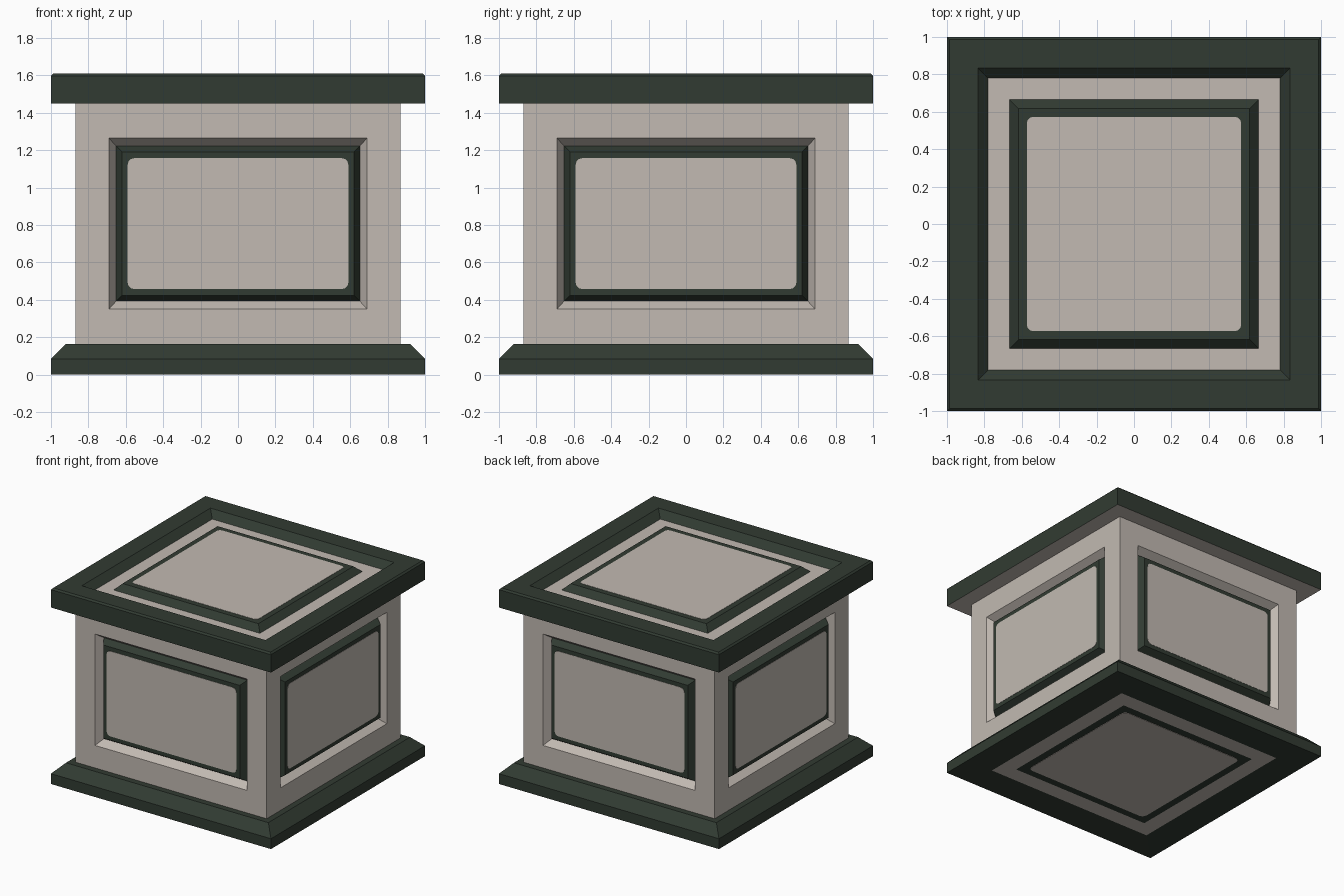
import bpy, bmesh, math
from mathutils import Matrix, Vector

if "Cube" in bpy.data.objects:
    bpy.data.objects.remove(bpy.data.objects["Cube"])


def material(name, rgb):
    m = bpy.data.materials.new(name)
    m.diffuse_color = (*rgb, 1)
    m.use_nodes = True
    m.node_tree.nodes["Principled BSDF"].inputs["Base Color"].default_value = m.diffuse_color
    return m


MATS = [material("pale_stone", (0.54, 0.49, 0.445)),
        material("dark_green", (0.031, 0.044, 0.032))]
PALE, DARK = 0, 1


def finish(bm, name):
    me = bpy.data.meshes.new(name)
    bm.to_mesh(me)
    bm.free()
    for m in MATS:
        me.materials.append(m)
    ob = bpy.data.objects.new(name, me)
    bpy.context.collection.objects.link(ob)
    return ob


def rings(bm, loops, mats, start=None, end=None, mtx=Matrix()):
    """Bridge concentric rectangles (half x, half y, z), one colour per band."""
    vs = [[bm.verts.new(mtx @ Vector((sx * hx, sy * hy, z)))
           for sx, sy in ((-1, -1), (1, -1), (1, 1), (-1, 1))] for hx, hy, z in loops]
    for a, b, mat in zip(vs, vs[1:], mats):
        for i in range(4):
            j = (i + 1) % 4
            bm.faces.new((a[i], a[j], b[j], b[i])).material_index = mat
    if start is not None:
        bm.faces.new(vs[0][::-1]).material_index = start
    if end is not None:
        bm.faces.new(vs[-1]).material_index = end


def plate(bm, hx, hy, r, z, t, mtx=Matrix()):
    """Thin rounded pale inlay plate from z to z + t."""
    pts = []
    for k, (sx, sy) in enumerate(((1, 1), (-1, 1), (-1, -1), (1, -1))):
        for s in range(4):
            a = math.pi / 2 * (k + s / 3)
            pts.append((sx * (hx - r) + r * math.cos(a), sy * (hy - r) + r * math.sin(a)))
    lo = [bm.verts.new(mtx @ Vector((x, y, z))) for x, y in pts]
    hi = [bm.verts.new(mtx @ Vector((x, y, z + t))) for x, y in pts]
    bm.faces.new(lo[::-1])
    bm.faces.new(hi)
    for i in range(len(pts)):
        j = (i + 1) % len(pts)
        bm.faces.new((lo[i], lo[j], hi[j], hi[i]))


def sq(*pairs):
    return [(h, h, z) for h, z in pairs]


# Base plinth with chamfered top and inlaid colour rings underneath
bm = bmesh.new()
rings(bm, sq((0.63, 0.003), (0.76, 0.003), (1, 0), (1, 0.085), (0.92, 0.165), (0.86, 0.165)),
      [PALE, DARK, DARK, DARK, DARK], start=DARK)
finish(bm, "base_plinth")
bm = bmesh.new()
plate(bm, 0.565, 0.565, 0.04, 0.0, 0.003)
finish(bm, "base_inlay")

# Four body walls, each with a sloped recess and a raised dark panel
body, inlay = bmesh.new(), bmesh.new()
for k in range(4):
    m = (Matrix.Rotation(k * math.pi / 2, 4, 'Z') @ Matrix.Translation((0, -0.87, 0.8075))
         @ Matrix.Rotation(math.pi / 2, 4, 'X'))
    rings(body, [(0.87, 0.6425, 0), (0.69, 0.4575, 0), (0.652, 0.415, -0.06),
                 (0.62, 0.383, -0.008)], [PALE, PALE, DARK], end=DARK, mtx=m)
    plate(inlay, 0.59, 0.35, 0.035, -0.009, 0.003, m)
bmesh.ops.remove_doubles(body, verts=body.verts, dist=0.0005)
finish(body, "body_walls")
finish(inlay, "wall_inlays")

# Lid: overhanging rim, sloped recess, raised centre panel
bm = bmesh.new()
rings(bm, sq((0.86, 1.45), (1, 1.45), (1, 1.597), (0.987, 1.61), (0.835, 1.61),
             (0.78, 1.555), (0.665, 1.555), (0.617, 1.603)),
      [PALE, DARK, DARK, DARK, DARK, PALE, DARK], end=DARK)
finish(bm, "lid")
bm = bmesh.new()
plate(bm, 0.572, 0.572, 0.03, 1.602, 0.003)
finish(bm, "lid_inlay")
